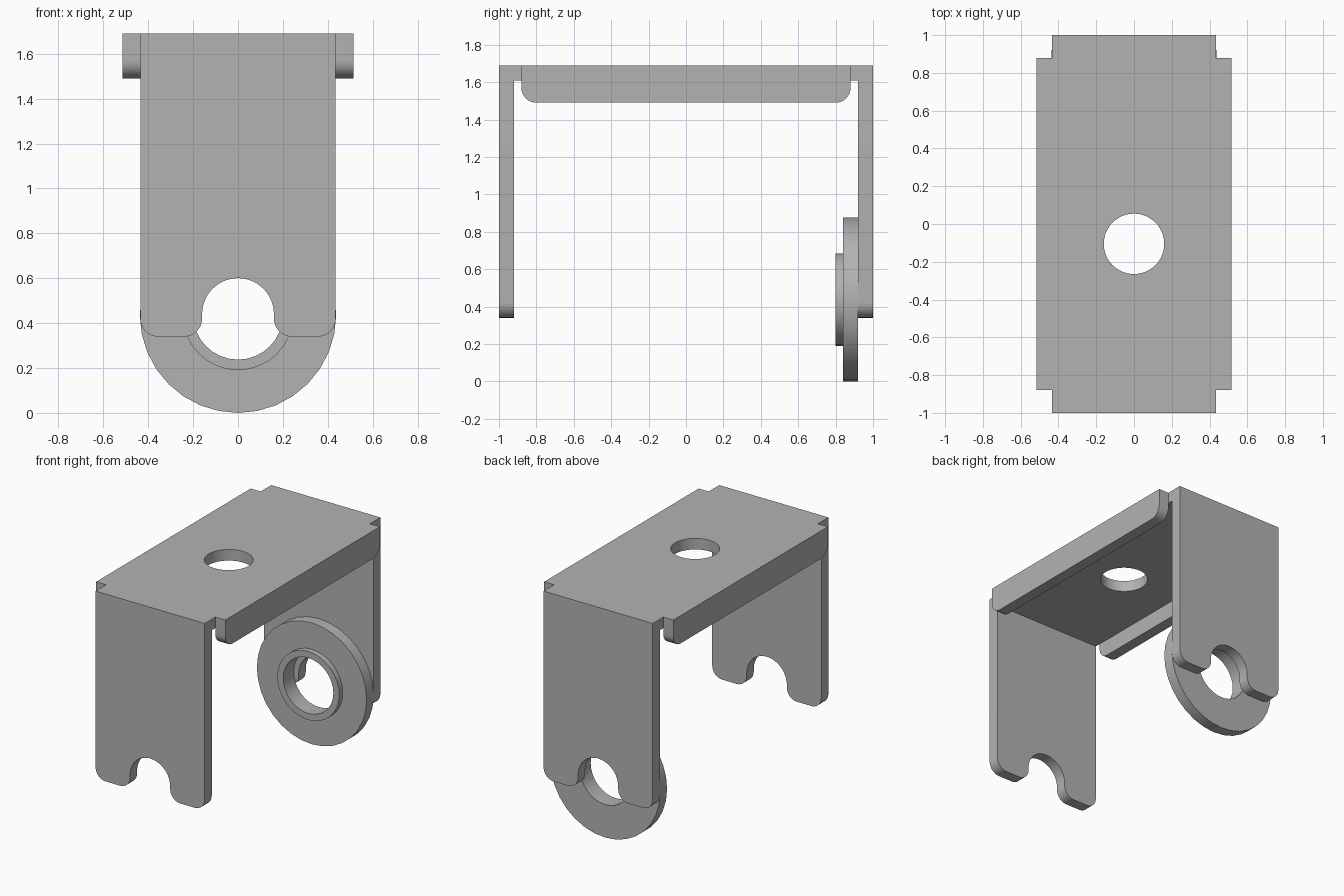
import bpy, bmesh
from math import sin, cos, pi, radians
from mathutils import Matrix, Vector

cube = bpy.data.objects.get("Cube")
if cube:
    bpy.data.objects.remove(cube)

TOP, T = 1.69, 0.08            # overall height, sheet thickness
HALF_W, FLANGE_X = 0.435, 0.515
FLANGE_Y, FILLET = 0.88, 0.08

steel = bpy.data.materials.new("grey steel")
steel.use_nodes = True
steel.diffuse_color = (0.45, 0.45, 0.45, 1)
steel.node_tree.nodes["Principled BSDF"].inputs["Base Color"].default_value = steel.diffuse_color


def arc(cx, cy, r, start, end, n=8):
    angles = [radians(start + (end - start) * i / n) for i in range(n + 1)]
    return [(cx + r * cos(a), cy + r * sin(a)) for a in angles]


def add_object(name, mesh):
    obj = bpy.data.objects.new(name, mesh)
    bpy.context.collection.objects.link(obj)
    mesh.materials.clear()
    mesh.materials.append(steel)
    return obj


def sheet(name, loops, matrix):
    """Fill 2D outlines (inner ones become holes), thicken to T and place."""
    curve = bpy.data.curves.new(name, 'CURVE')
    curve.dimensions, curve.fill_mode, curve.extrude = '2D', 'BOTH', T / 2
    for loop in loops:
        spline = curve.splines.new('POLY')
        spline.points.add(len(loop) - 1)
        for p, (x, y) in zip(spline.points, loop):
            p.co = (x, y, 0, 1)
        spline.use_cyclic_u = True
    temp = bpy.data.objects.new(name + " outline", curve)
    bpy.context.collection.objects.link(temp)
    bpy.context.view_layer.update()
    mesh = bpy.data.meshes.new_from_object(temp.evaluated_get(bpy.context.evaluated_depsgraph_get()))
    bpy.data.objects.remove(temp)
    bm = bmesh.new()
    bm.from_mesh(mesh)
    bmesh.ops.remove_doubles(bm, verts=bm.verts, dist=1e-5)
    bmesh.ops.transform(bm, matrix=matrix, verts=bm.verts)
    bmesh.ops.recalc_face_normals(bm, faces=bm.faces)
    bm.to_mesh(mesh)
    bm.free()
    return add_object(name, mesh)


def smooth(obj):
    bpy.ops.object.select_all(action='DESELECT')
    obj.select_set(True)
    bpy.context.view_layer.objects.active = obj
    bpy.ops.object.shade_smooth_by_angle(angle=radians(30))


def mirrored(half):
    return half + [(-x, y) for x, y in reversed(half)]


# Top plate: rectangle between the folds, with an off-centre hole
fold = 1 - T
plate = sheet("top_plate",
              [[(-HALF_W, -fold), (HALF_W, -fold), (HALF_W, fold), (-HALF_W, fold)],
               arc(0, -0.105, 0.16, 0, 360, 48)[:-1]],
              Matrix.Translation((0, 0, TOP - T / 2)))

# Legs: rounded feet and an arched notch with flared mouth
foot, notch_r, notch_z = 0.34, 0.16, 0.44
half_leg = (arc(0, notch_z, notch_r, 87, 0, 12)
            + arc(notch_r + FILLET, foot + FILLET, FILLET, 180, 270)
            + arc(HALF_W - FILLET, foot + FILLET, FILLET, 270, 360)
            + [(HALF_W, TOP)])
half_leg[0] = (0.008, notch_z + notch_r)
leg_outline = [(x, z) for x, z in half_leg] + [(-x, z) for x, z in reversed(half_leg)]
upright = Matrix.Rotation(pi / 2, 4, 'X')
parts = [sheet(name, [leg_outline], Matrix.Translation((0, s * (1 - T / 2), 0)) @ upright)
         for name, s in (("front_leg", -1), ("back_leg", 1))]

# Side flanges: shallow lips with rounded lower corners
low = 1.49
flange_outline = mirrored([(FLANGE_Y, TOP)]
                          + arc(FLANGE_Y - FILLET, low + FILLET, FILLET, 0, -90))
sideways = Matrix(((0, 0, 1, 0), (1, 0, 0, 0), (0, 1, 0, 0), (0, 0, 0, 1)))
parts += [sheet(name, [flange_outline],
                Matrix.Translation((s * (FLANGE_X - T / 2), 0, 0)) @ sideways)
          for name, s in (("right_flange", -1), ("left_flange", 1))]

# Weld the folded sheet into one bracket
bpy.context.view_layer.objects.active = plate
for part in parts:
    mod = plate.modifiers.new("weld", 'BOOLEAN')
    mod.operation, mod.solver, mod.object = 'UNION', 'EXACT', part
    bpy.ops.object.modifier_apply(modifier=mod.name)
    bpy.data.objects.remove(part)
plate.name = "folded_bracket"
bm = bmesh.new()
bm.from_mesh(plate.data)
bmesh.ops.remove_doubles(bm, verts=bm.verts, dist=1e-4)
bmesh.ops.dissolve_limit(bm, angle_limit=radians(1), verts=bm.verts, edges=bm.edges)
bm.to_mesh(plate.data)
bm.free()
smooth(plate)

# Stepped washer: profile spun around the y axis, resting on the back leg
outer, boss, bore = 0.4375, 0.247, 0.2
profile = [(bore, 0.80), (boss, 0.80), (boss, 0.84), (outer, 0.84), (outer, fold), (bore, fold)]
bm = bmesh.new()
verts = [bm.verts.new((r, y, outer)) for r, y in profile]
edges = [bm.edges.new((verts[i - 1], verts[i])) for i in range(len(verts))]
bmesh.ops.spin(bm, geom=verts + edges, cent=Vector((0, 0, outer)), axis=(0, 1, 0),
               angle=2 * pi, steps=32, use_merge=True)
bmesh.ops.remove_doubles(bm, verts=bm.verts, dist=1e-5)
bmesh.ops.recalc_face_normals(bm, faces=bm.faces)
mesh = bpy.data.meshes.new("stepped_washer")
bm.to_mesh(mesh)
bm.free()
smooth(add_object("stepped_washer", mesh))
